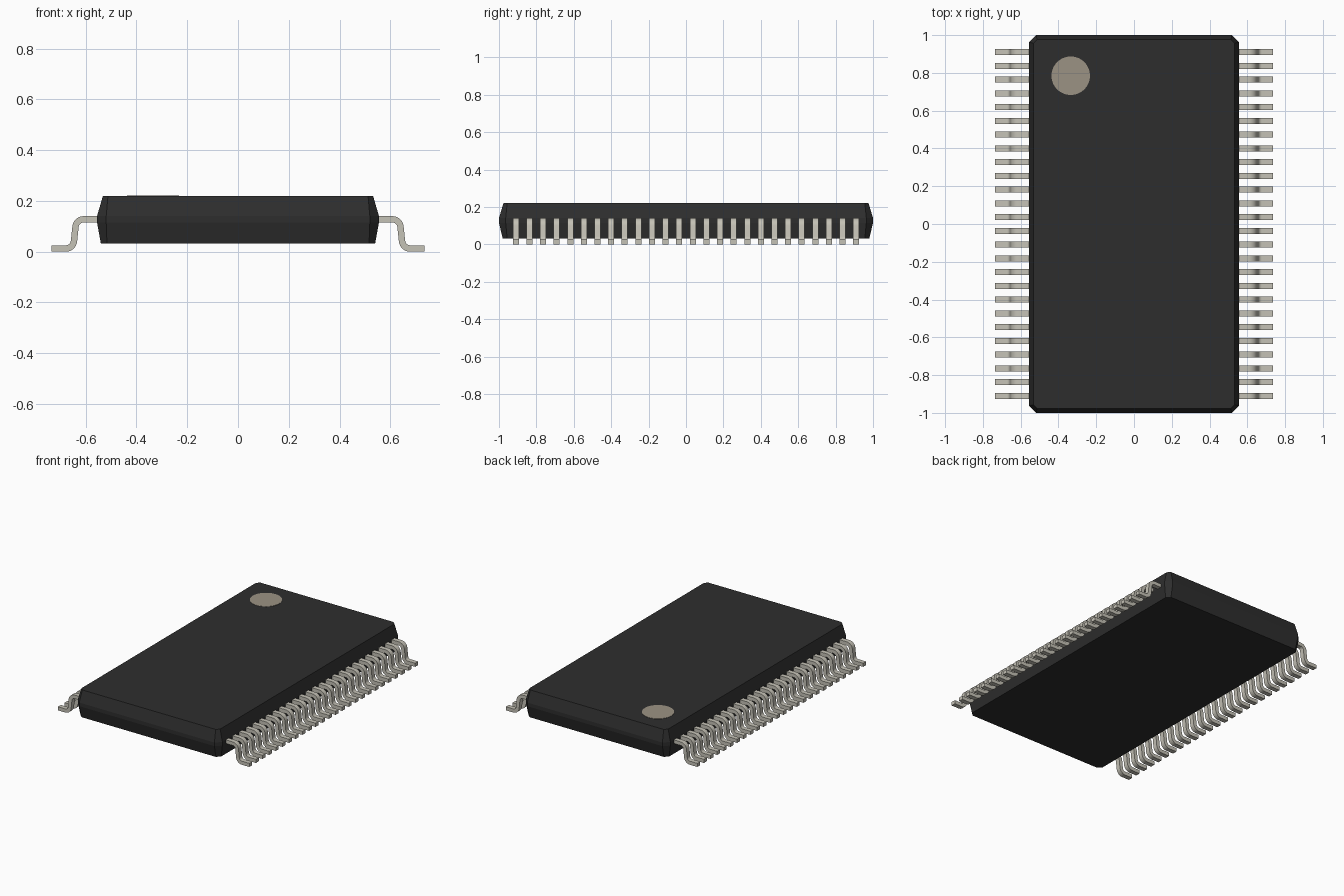
import bpy, bmesh, math
from mathutils import Vector

cube = bpy.data.objects.get("Cube")
if cube:
    bpy.data.objects.remove(cube, do_unlink=True)


def material(name, rgb):
    m = bpy.data.materials.new(name)
    m.use_nodes = True
    m.diffuse_color = (*rgb, 1)
    bsdf = m.node_tree.nodes["Principled BSDF"]
    bsdf.inputs["Base Color"].default_value = (*rgb, 1)
    bsdf.inputs["Roughness"].default_value = 0.6
    return m


black = material("black_plastic", (0.027, 0.027, 0.027))
metal = material("tinned_metal", (0.56, 0.54, 0.47))
beige = material("marker_beige", (0.33, 0.29, 0.23))


def finish(name, bm, mat):
    bmesh.ops.recalc_face_normals(bm, faces=bm.faces)
    mesh = bpy.data.meshes.new(name)
    bm.to_mesh(mesh)
    bm.free()
    mesh.materials.append(mat)
    ob = bpy.data.objects.new(name, mesh)
    bpy.context.collection.objects.link(ob)
    return ob


# Package body: chamfered rectangles lofted from bottom to top
def chamfered_ring(bm, hx, hy, c, z):
    pts = [(hx, hy - c), (hx - c, hy), (c - hx, hy), (-hx, hy - c),
           (-hx, c - hy), (c - hx, -hy), (hx - c, -hy), (hx, c - hy)]
    return [bm.verts.new((x, y, z)) for x, y in pts]


bm = bmesh.new()
rings = [chamfered_ring(bm, *r) for r in (
    (0.540, 0.980, 0.024, 0.032),
    (0.555, 1.000, 0.036, 0.115),
    (0.555, 1.000, 0.036, 0.140),
    (0.532, 0.976, 0.020, 0.220))]
for a, b in zip(rings, rings[1:]):
    for i in range(8):
        j = (i + 1) % 8
        bm.faces.new((a[i], a[j], b[j], b[i]))
bm.faces.new(rings[0])
bm.faces.new(rings[-1])
finish("package_body", bm, black)

# Round pin-one marker on the top face
bm = bmesh.new()
bmesh.ops.create_cone(bm, cap_ends=True, segments=48, radius1=0.102,
                      radius2=0.102, depth=0.004)
bmesh.ops.translate(bm, verts=bm.verts, vec=(-0.335, 0.785, 0.220))
finish("pin_one_marker", bm, beige)

# Gull-wing lead: centre line with two arcs, thickened and extruded
PINS, FIRST, LAST = 26, -0.91, 0.91
WIDTH, THICK = 0.032, 0.025
TILT = math.radians(84)   # steepness of the descending leg
R, STEPS = 0.032, 7
zt, zb = 0.1275, THICK / 2
path = [Vector((0.53, zt))]
for i in range(STEPS + 1):
    a = TILT * i / STEPS
    path.append(Vector((0.608 + R * math.sin(a), zt - R + R * math.cos(a))))
drop = path[-1].y - (zb + R - R * math.cos(TILT))
foot_x = path[-1].x + drop / math.tan(TILT) + R * math.sin(TILT)
for i in range(STEPS + 1):
    a = TILT * (1 - i / STEPS)
    path.append(Vector((foot_x - R * math.sin(a), zb + R - R * math.cos(a))))
path.append(Vector((0.735, zb)))

bm = bmesh.new()
sections = []
for i, p in enumerate(path):
    d = (path[min(i + 1, len(path) - 1)] - path[max(i - 1, 0)]).normalized()
    n = Vector((-d.y, d.x)) * THICK / 2
    sections.append([bm.verts.new((q.x, FIRST + s * WIDTH / 2, q.y))
                     for q, s in ((p + n, -1), (p + n, 1), (p - n, 1), (p - n, -1))])
for a, b in zip(sections, sections[1:]):
    for i in range(4):
        j = (i + 1) % 4
        bm.faces.new((a[i], a[j], b[j], b[i]))
bm.faces.new(sections[0])
bm.faces.new(sections[-1])
leads = finish("leads", bm, metal)

bpy.ops.object.select_all(action="DESELECT")
leads.select_set(True)
bpy.context.view_layer.objects.active = leads
bpy.ops.object.shade_smooth_by_angle(angle=math.radians(35))

# Repeat along each side and mirror across the body
arr = leads.modifiers.new("row", "ARRAY")
arr.count = PINS
arr.use_relative_offset = False
arr.use_constant_offset = True
arr.constant_offset_displace = (0, (LAST - FIRST) / (PINS - 1), 0)
mir = leads.modifiers.new("other_side", "MIRROR")
mir.use_axis = (True, False, False)
mir.use_mirror_merge = False
